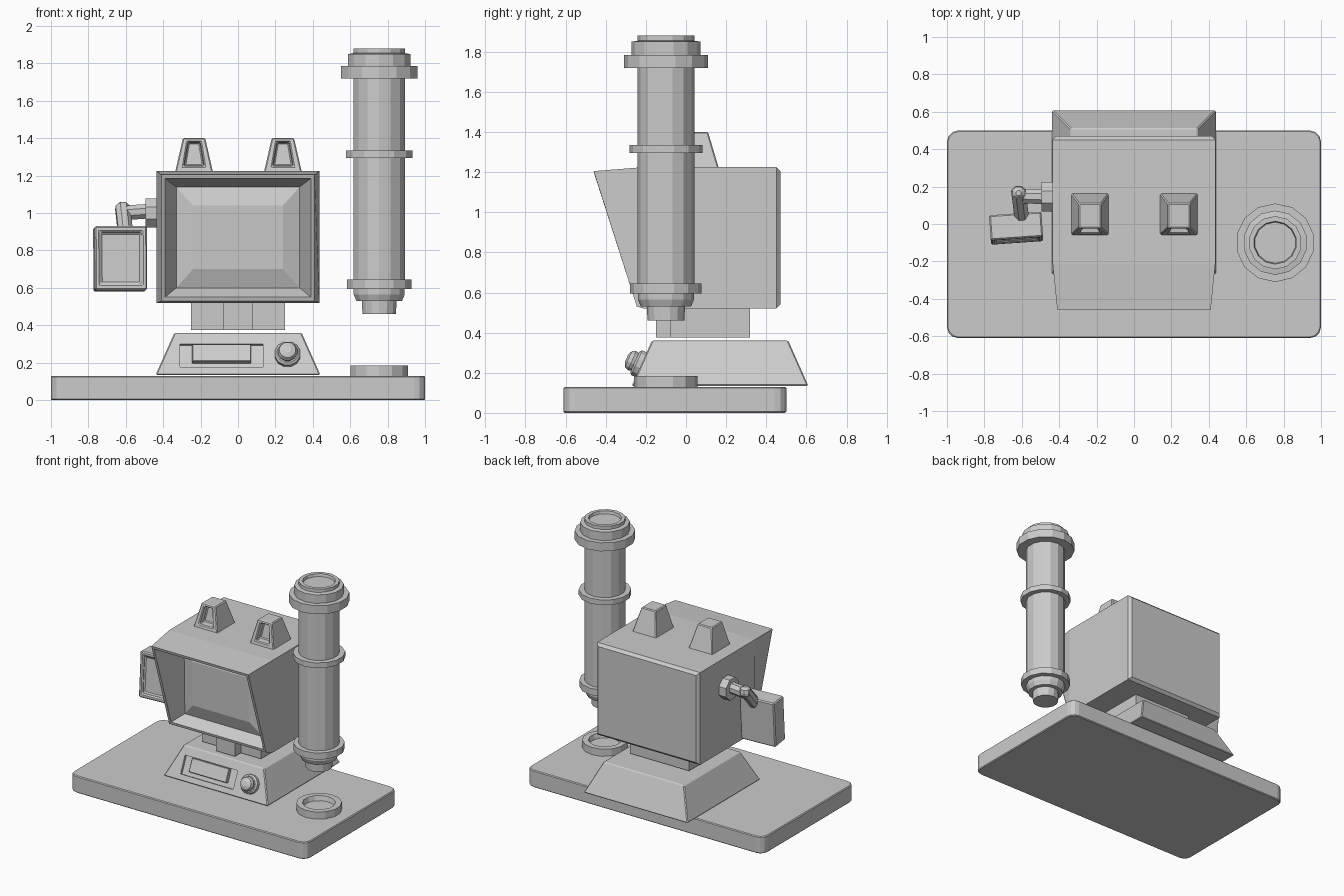
import bpy, bmesh
from math import sin, cos, pi, radians
from mathutils import Matrix, Vector

if "Cube" in bpy.data.objects:
    bpy.data.objects.remove(bpy.data.objects["Cube"])


def loft(name, rings, matrix=Matrix(), bevel=0.0, smooth=False):
    """Skin closed rings of points and cap both ends."""
    bm = bmesh.new()
    loops = [[bm.verts.new(matrix @ Vector(p)) for p in r] for r in rings]
    n = len(loops[0])
    for a, b in zip(loops, loops[1:]):
        for i in range(n):
            bm.faces.new((a[i], a[(i + 1) % n], b[(i + 1) % n], b[i]))
    bm.faces.new(loops[0][::-1])
    bm.faces.new(loops[-1])
    bmesh.ops.recalc_face_normals(bm, faces=bm.faces)
    me = bpy.data.meshes.new(name)
    bm.to_mesh(me)
    bm.free()
    ob = bpy.data.objects.new(name, me)
    bpy.context.collection.objects.link(ob)
    if bevel:
        m = ob.modifiers.new("bevel", 'BEVEL')
        m.width, m.segments = bevel, 1
        m.limit_method, m.angle_limit = 'ANGLE', radians(40)
    return ob


def quad(xb, zb, yb, xt, zt, yt, cx=0):
    """Upright four-point ring: bottom edge, then top edge."""
    return [(cx - xb, yb, zb), (cx + xb, yb, zb), (cx + xt, yt, zt), (cx - xt, yt, zt)]


def flat(x, y0, y1, z):
    """Horizontal rectangular ring."""
    return [(-x, y0, z), (x, y0, z), (x, y1, z), (-x, y1, z)]


def box(name, x0, x1, y0, y1, z0, z1, matrix=Matrix(), bevel=0.0):
    return loft(name, [[(x0, y0, z), (x1, y0, z), (x1, y1, z), (x0, y1, z)] for z in (z0, z1)],
                matrix, bevel)


def lathe(name, profile, n=12, matrix=Matrix()):
    """Revolve (radius, height) pairs around local z."""
    return loft(name, [[(r * cos(2 * pi * (i + .5) / n), r * sin(2 * pi * (i + .5) / n), z)
                        for i in range(n)] for r, z in profile], matrix)


def rod(name, a, b, r, n=8):
    a, b = Vector(a), Vector(b)
    d = b - a
    m = Matrix.Translation(a) @ d.to_track_quat('Z', 'Y').to_matrix().to_4x4()
    return lathe(name, [(r, 0), (r, d.length)], n, m)


# base plate with rounded corners
c = 0.06
corners = []
for cx, cy, a0 in ((1 - c, .5 - c, 0), (c - 1, .5 - c, 90), (c - 1, c - .61, 180), (1 - c, c - .61, 270)):
    for k in range(4):
        a = radians(a0 + 30 * k)
        corners.append((cx + c * cos(a), cy + c * sin(a)))
loft("base_plate", [[(x, y, z) for x, y in corners] for z in (0, .13)], bevel=.006)

# sloped pedestal with a recessed front panel
pedestal = loft("pedestal", [flat(.44, -.27, .61, .135), flat(.34, -.17, .51, .36)], bevel=.006)
slope = Matrix.Translation((0, -.223, .24)) @ Matrix.Rotation(radians(-24), 4, 'X')
cutter = box("panel_cutter", -.31, .135, -.03, .02, -.07, .065, slope)
cutter.hide_render = True
mod = pedestal.modifiers.new("panel", 'BOOLEAN')
mod.object, mod.operation, mod.solver = cutter, 'DIFFERENCE', 'EXACT'
bpy.context.view_layer.objects.active = pedestal
for m in list(pedestal.modifiers):
    bpy.ops.object.modifier_apply(modifier=m.name)
bpy.data.objects.remove(cutter)
box("panel_drawer", -.245, .07, -.008, .03, -.04, .062, slope, .004)

# control knob
knob_m = slope @ Matrix.Translation((.265, 0, 0)) @ Matrix.Rotation(radians(90), 4, 'X')
lathe("knob", [(.07, -.02), (.07, .025), (.058, .035), (.05, .035), (.054, .05),
               (.045, .07), (.02, .08)], 12, knob_m)

# neck
box("neck", -.25, .25, -.08, .32, .375, .54)
box("neck_rib", -.08, .08, -.15, .0, .375, .54)

# hooded head with bulging screen
loft("head", [
    quad(.415, .54, .47, .415, 1.205, .47),
    quad(.435, .52, .45, .435, 1.225, .45),
    quad(.435, .52, -.21, .435, 1.225, -.21),
    quad(.41, .53, -.245, .41, 1.205, -.46),
    quad(.39, .55, -.25, .39, 1.185, -.455),
    quad(.33, .60, -.165, .33, 1.14, -.175)])
loft("screen", [
    quad(.33, .60, -.15, .33, 1.14, -.15),
    quad(.33, .60, -.17, .33, 1.14, -.18),
    quad(.24, .70, -.205, .24, 1.04, -.215)])

# ears with hollow fronts
for side, cx in (("left", -.235), ("right", .24)):
    loft(side + "_ear", [
        quad(.102, 1.215, .165, .06, 1.4, .11, cx),
        quad(.102, 1.215, -.06, .06, 1.4, -.02, cx),
        quad(.056, 1.25, -.052, .034, 1.38, -.025, cx),
        quad(.05, 1.255, .0, .03, 1.375, .02, cx)], bevel=.006)

# side display on a jointed arm
tilt = (Matrix.Translation((-.63, -.02, .755)) @ Matrix.Rotation(radians(4), 4, 'Z')
        @ Matrix.Rotation(radians(-4), 4, 'X'))
loft("side_display", [
    quad(.14, -.172, .065, .14, .172, .065),
    quad(.14, -.172, -.07, .14, .172, -.07),
    quad(.112, -.14, -.07, .112, .14, -.07),
    quad(.108, -.136, -.05, .108, .136, -.05)], tilt, bevel=.008)
rod("arm_mount", (-.42, .145, 1), (-.495, .145, 1), .085)
rod("arm_upper", (-.48, .145, 1.01), (-.62, .15, 1.0), .042)
rod("arm_lower", (-.617, .17, 1.03), (-.6, .03, .88), .042)
joint_m = Matrix.Translation((-.617, .165, 1.02))
lathe("arm_joint", [(.02, -.04), (.04, -.02), (.042, 0), (.036, .024), (.015, .04)], 8, joint_m)

# tall tube with collars and recessed cap
lathe("tube", [
    (.092, .46), (.095, .53), (.125, .53), (.14, .565), (.14, .595), (.178, .595), (.178, .645),
    (.142, .645), (.142, 1.295), (.182, 1.295), (.182, 1.335), (.142, 1.335),
    (.142, 1.72), (.21, 1.72), (.21, 1.785), (.172, 1.785), (.172, 1.85),
    (.142, 1.855), (.142, 1.88), (.115, 1.88), (.11, 1.86)], 14, Matrix.Translation((.755, -.1, 0)))

# receiving ring on the base
lathe("base_ring", [(.158, .12), (.158, .185), (.115, .185), (.105, .15)], 14,
      Matrix.Translation((.755, -.1, 0)))
